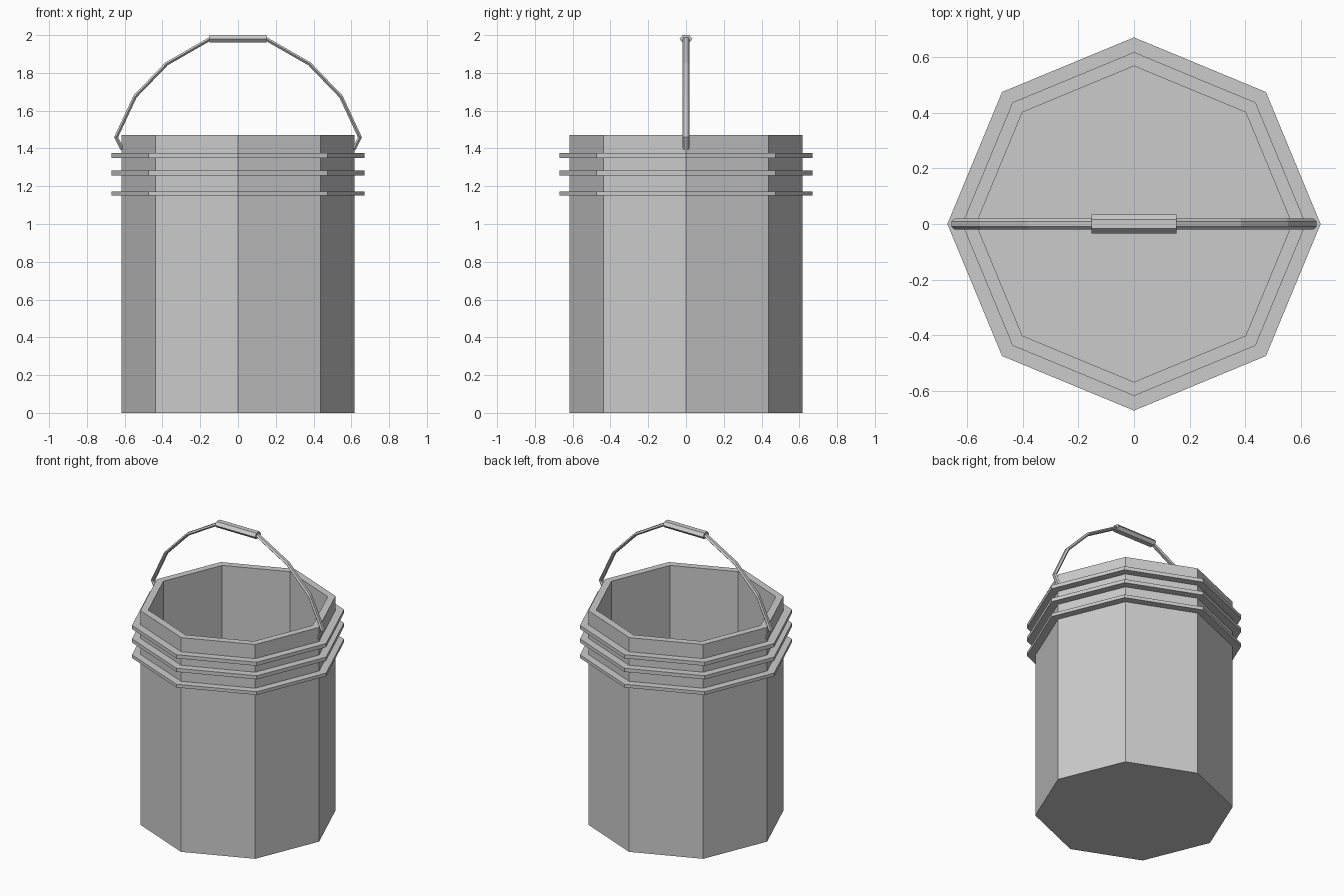
import bpy
from math import cos, sin, pi
from mathutils import Vector

if "Cube" in bpy.data.objects:
    bpy.data.objects.remove(bpy.data.objects["Cube"])


def make_object(name, verts, faces):
    mesh = bpy.data.meshes.new(name)
    mesh.from_pydata(verts, [], faces)
    mesh.update()
    obj = bpy.data.objects.new(name, mesh)
    bpy.context.collection.objects.link(obj)
    return obj


def loft(name, loops):
    """Bridge equal-sized vertex loops and cap both ends."""
    n = len(loops[0])
    verts = [v for loop in loops for v in loop]
    faces = [(i * n + j, i * n + (j + 1) % n, (i + 1) * n + (j + 1) % n, (i + 1) * n + j)
             for i in range(len(loops) - 1) for j in range(n)]
    faces.append(tuple(reversed(range(n))))
    faces.append(tuple(range(len(verts) - n, len(verts))))
    return make_object(name, verts, faces)


def octagon(r, z):
    return [(r * cos(k * pi / 4), r * sin(k * pi / 4), z) for k in range(8)]


def sweep(name, path, half_w, half_t, sides=6):
    """Sweep a flattened polygon along an XZ path with mitred corners."""
    pts = [Vector((x, 0, z)) for x, z in path]
    loops = []
    for i, p in enumerate(pts):
        a = (p - pts[i - 1]).normalized() if i > 0 else None
        b = (pts[i + 1] - p).normalized() if i < len(pts) - 1 else None
        t = ((a or b) + (b or a)).normalized()
        normal = Vector((-t.z, 0, t.x)) / max(0.6, t.dot(a or b))
        loops.append([p + normal * half_t * sin(2 * pi * k / sides)
                      - Vector((0, half_w * cos(2 * pi * k / sides), 0))
                      for k in range(sides)])
    return loft(name, loops)


# Bucket: outer wall with three raised ribs, rim, inner wall and floor
R, RIB, INNER, TOP = 0.617, 0.67, 0.567, 1.472
profile = [(R, 0)]
for low, high in [(1.15, 1.172), (1.257, 1.282), (1.35, 1.375)]:
    profile += [(R, low), (RIB, low), (RIB, high), (R, high)]
profile += [(R, TOP), (INNER, TOP), (INNER, 0.05)]
loft("bucket_body", [octagon(r, z) for r, z in profile])

# Wire handle: half path mirrored, ends hooked in to the wall
half = [(0.613, 1.395), (0.645, 1.46), (0.545, 1.675), (0.378, 1.848), (0.15, 1.979)]
path = [(-x, z) for x, z in half] + half[::-1]
sweep("handle_wire", path, 0.019, 0.011)

# Hand grip on top of the handle
sweep("handle_grip", [(-0.152, 1.98), (0.152, 1.98)], 0.034, 0.023)
